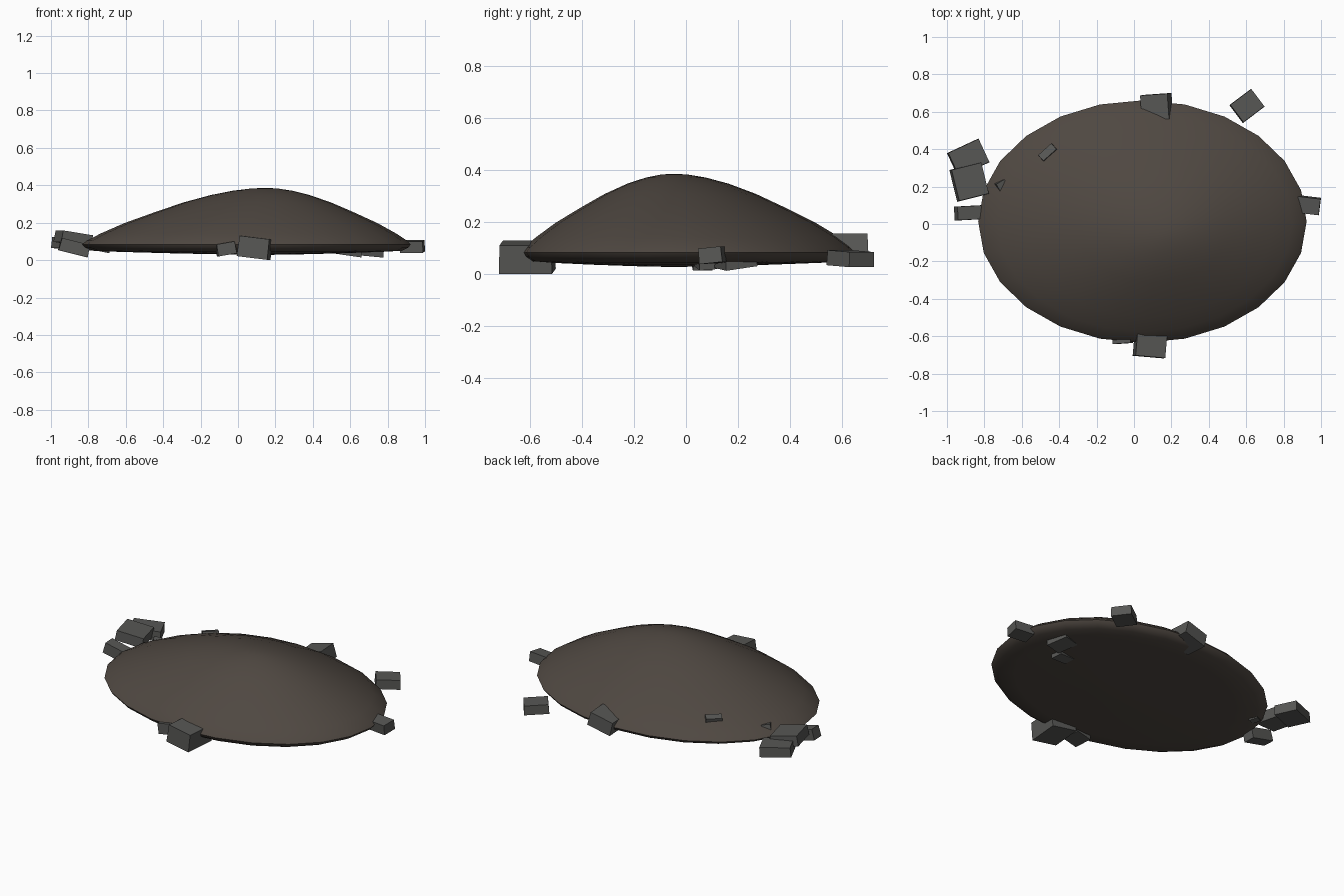
import bpy, bmesh, math
from mathutils import Matrix, Euler, Vector

if "Cube" in bpy.data.objects:
    bpy.data.objects.remove(bpy.data.objects["Cube"])


def material(name, rgb):
    m = bpy.data.materials.new(name)
    m.diffuse_color = (*rgb, 1)
    m.use_nodes = True
    m.node_tree.nodes["Principled BSDF"].inputs["Base Color"].default_value = m.diffuse_color
    return m


def finish(bm, name, mat):
    bmesh.ops.recalc_face_normals(bm, faces=bm.faces[:])
    me = bpy.data.meshes.new(name)
    bm.to_mesh(me)
    bm.free()
    ob = bpy.data.objects.new(name, me)
    bpy.context.collection.objects.link(ob)
    me.materials.append(mat)
    return ob


soil = material("soil", (0.078, 0.064, 0.053))
stone = material("stone", (0.095, 0.095, 0.09))

# Earth mound: elliptical rings drifting towards an off-centre peak
SIDES = 24
CX, CY, RX, RY = 0.045, 0.013, 0.878, 0.648
PX, PY = 0.15, -0.05
top = [(0.08, 0.383), (0.18, 0.371), (0.3, 0.348), (0.45, 0.308), (0.6, 0.258),
       (0.77, 0.198), (0.9, 0.142), (0.975, 0.104), (1.0, 0.084)]
under = [(0.985, 0.068), (0.94, 0.05), (0.8, 0.044), (0.5, 0.036), (0.2, 0.03)]
bm = bmesh.new()
rings = []
for s, z in top + under:
    cx, cy = CX + (PX - CX) * (1 - s), CY + (PY - CY) * (1 - s)
    rings.append([bm.verts.new((cx + RX * s * math.cos(2 * math.pi * i / SIDES),
                                cy + RY * s * math.sin(2 * math.pi * i / SIDES), z))
                  for i in range(SIDES)])
for a, b in zip(rings, rings[1:]):
    for i in range(SIDES):
        j = (i + 1) % SIDES
        bm.faces.new((a[i], a[j], b[j], b[i]))
for ring, z in ((rings[0], 0.386), (rings[-1], 0.028)):
    tip = bm.verts.new((PX, PY, z))
    for i in range(SIDES):
        bm.faces.new((ring[i], ring[(i + 1) % SIDES], tip))
mound = finish(bm, "earth_mound", soil)
bpy.context.view_layer.objects.active = mound
mound.select_set(True)
bpy.ops.object.shade_smooth_by_angle(angle=math.radians(60))

# Loose stones: position, size, tilt in degrees, top taper
stones = [
    ((-0.885, 0.355, 0.088), (0.185, 0.14, 0.06), (0, 4, 25), 0.97),
    ((-0.88, 0.225, 0.115), (0.17, 0.175, 0.062), (0, 9, 14), 0.97),
    ((-0.875, 0.06, 0.067), (0.16, 0.075, 0.068), (0, 14, 3), 0.97),
    ((-0.715, 0.21, 0.09), (0.06, 0.05, 0.09), (10, 10, 30), 0.85),
    ((-0.455, 0.375, 0.135), (0.11, 0.05, 0.10), (-15, 0, 42), 0.85),
    ((0.12, 0.625, 0.098), (0.155, 0.14, 0.085), (0, -14, 4), 0.97),
    ((0.605, 0.632, 0.06), (0.145, 0.12, 0.058), (0, 3, 37), 0.97),
    ((0.932, 0.1, 0.073), (0.125, 0.09, 0.06), (6, 0, -7), 0.97),
    ((0.09, -0.61, 0.066), (0.165, 0.205, 0.11), (0, 7, -5), 0.97),
    ((-0.065, -0.58, 0.06), (0.1, 0.12, 0.065), (0, -10, 4), 0.97),
    ((0.7, 0.19, 0.055), (0.13, 0.13, 0.055), (8, 5, 20), 0.9),
    ((0.6, 0.075, 0.055), (0.12, 0.07, 0.06), (5, 8, 10), 0.9),
]
for n, (loc, size, rot, taper) in enumerate(stones, 1):
    bm = bmesh.new()
    bmesh.ops.create_cube(bm, size=1)
    for v in bm.verts:
        if v.co.z > 0:
            v.co.x *= taper
            v.co.y *= taper
    turn = Euler([math.radians(a) for a in rot]).to_matrix().to_4x4()
    bmesh.ops.transform(bm, verts=bm.verts[:], matrix=Matrix.Translation(Vector(loc))
                        @ turn @ Matrix.Diagonal((*size, 1)))
    finish(bm, f"stone_{n}", stone)
